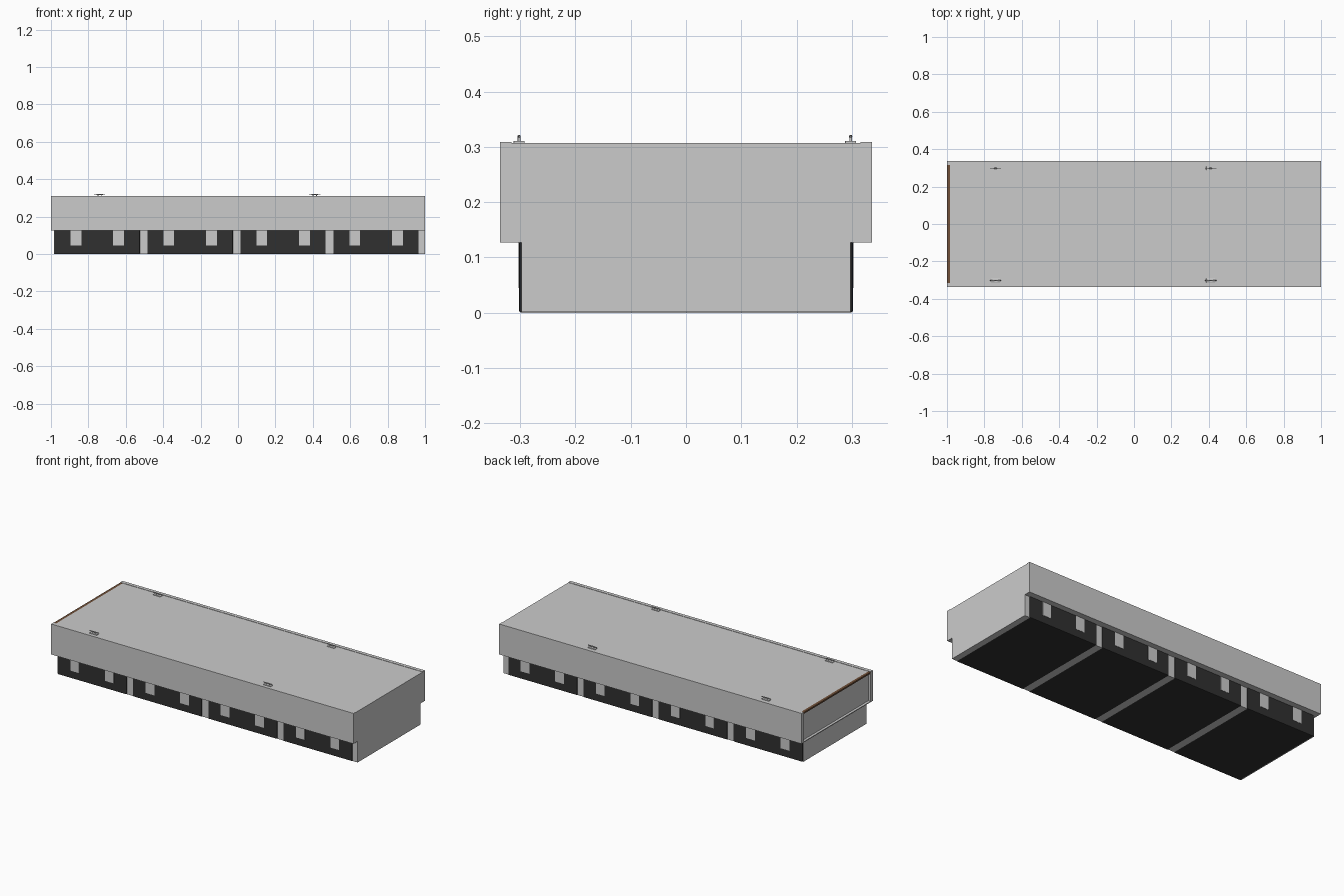
import bpy, math

if "Cube" in bpy.data.objects:
    bpy.data.objects.remove(bpy.data.objects["Cube"])


def material(name, rgb):
    m = bpy.data.materials.new(name)
    m.diffuse_color = (*rgb, 1)
    m.use_nodes = True
    m.node_tree.nodes["Principled BSDF"].inputs["Base Color"].default_value = m.diffuse_color
    return m


BLACK = material("black_plastic", (0.03, 0.03, 0.03))
BROWN = material("brown_wood", (0.16, 0.08, 0.04))


def box(name, x, y, z, mat=None, bevel=0):
    """Box from (min, max) ranges on each axis."""
    bpy.ops.mesh.primitive_cube_add(
        size=1, location=[(r[0] + r[1]) / 2 for r in (x, y, z)])
    ob = bpy.context.object
    ob.name = name
    ob.scale = [r[1] - r[0] for r in (x, y, z)]
    bpy.ops.object.transform_apply(location=False, rotation=False, scale=True)
    if mat:
        ob.data.materials.append(mat)
    if bevel:
        b = ob.modifiers.new("bevel", "BEVEL")
        b.width, b.segments = bevel, 2
    return ob


def rod(name, loc, radius, length, rot=(0, 0, 0), tip=None):
    bpy.ops.mesh.primitive_cone_add(
        vertices=12, radius1=radius, radius2=radius if tip is None else tip,
        depth=length, location=loc, rotation=rot)
    bpy.context.object.name = name
    bpy.ops.object.shade_smooth_by_angle()


# Deck body, lower hull and the flush end wall
box("deck", (-0.985, 1), (-0.318, 0.318), (0.127, 0.307))
box("lower_hull", (-0.985, 1), (-0.298, 0.298), (0.001, 0.127))

# Side skirts, slightly higher than the deck
for s in (-1, 1):
    box("side_skirt", (-1, 1), sorted((s * 0.316, s * 0.337)), (0.127, 0.309))
    box("skirt_return", (-0.985, 1), sorted((s * 0.298, s * 0.317)), (0.127, 0.14))

# Recessed left end: bottom lip and wooden top strip
box("end_lip", (-1, -0.984), (-0.317, 0.317), (0.127, 0.132))
box("end_strip", (-1, -0.984), (-0.316, 0.316), (0.298, 0.307), BROWN)

# Four floats, each with two hanging brackets per side
for i in range(4):
    cx = -0.753 + i * 0.497
    box("float", (cx - 0.228, cx + 0.228), (-0.302, 0.302), (0, 0.13), BLACK, 0.004)
    for dx in (-0.114, 0.114):
        for s in (-1, 1):
            box("bracket", (cx + dx - 0.029, cx + dx + 0.029),
                sorted((s * 0.29, s * 0.3035)), (0.045, 0.128))

# Mooring cleats: base plate, two posts and tapered horns
for cx in (-0.74, 0.41):
    for cy in (-0.302, 0.298):
        box("cleat_base", (cx - 0.024, cx + 0.024), (cy - 0.01, cy + 0.01),
            (0.306, 0.311), bevel=0.001)
        for s in (-1, 1):
            rod("cleat_post", (cx + s * 0.009, cy, 0.314), 0.0025, 0.01)
            rod("cleat_horn", (cx + s * 0.015, cy, 0.319), 0.003, 0.03,
                (0, s * math.pi / 2, 0), 0.0015)
